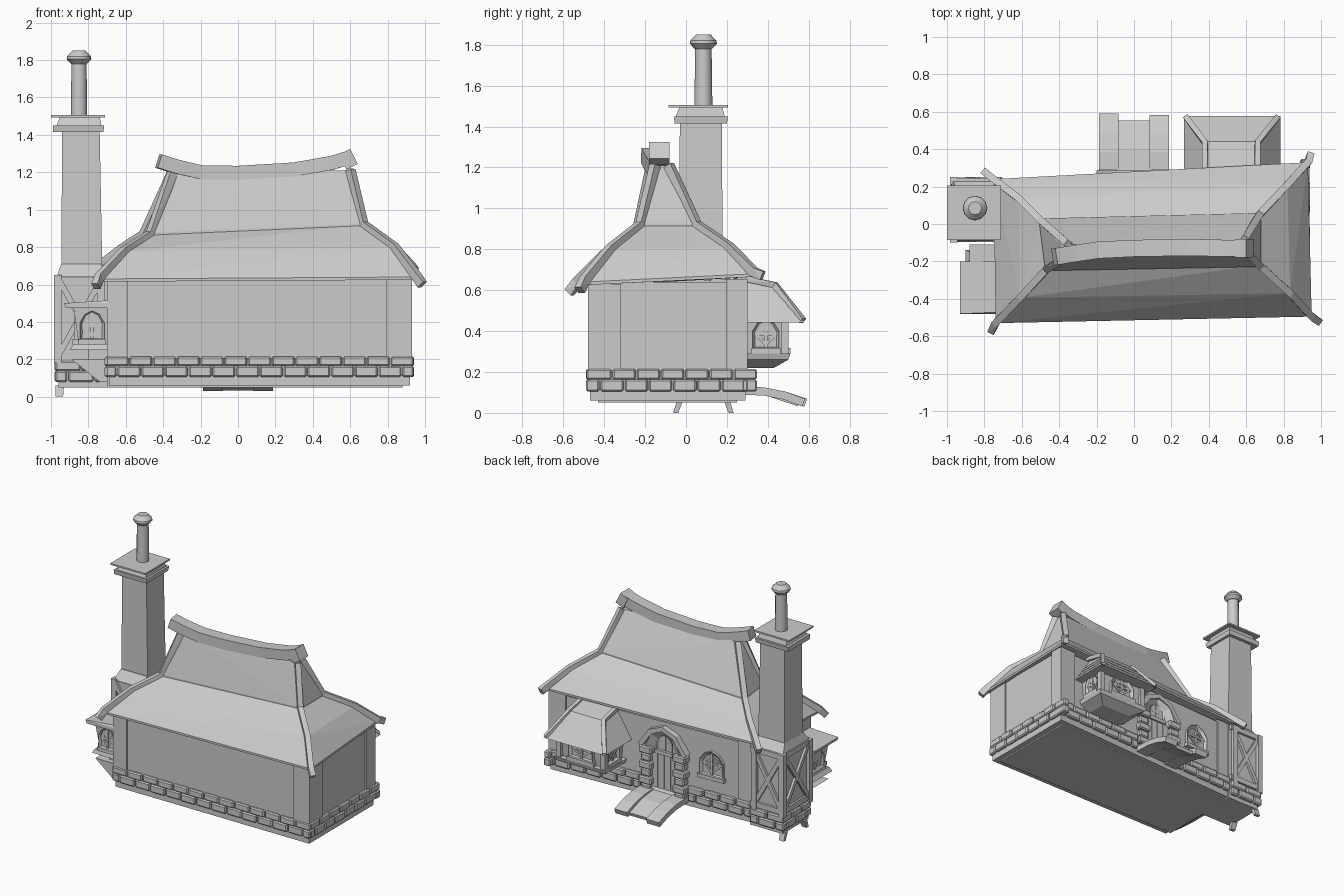
import bpy, bmesh, math
from mathutils import Vector, Matrix

if "Cube" in bpy.data.objects:
    bpy.data.objects.remove(bpy.data.objects["Cube"], do_unlink=True)

GREY = (0.6, 0.6, 0.6, 1)
mat = bpy.data.materials.new("plain grey")
mat.use_nodes = True
mat.diffuse_color = GREY
mat.node_tree.nodes["Principled BSDF"].inputs["Base Color"].default_value = GREY


def hull(bm, pts):
    vs = [bm.verts.new(p) for p in pts]
    res = bmesh.ops.convex_hull(bm, input=vs)
    loose = [g for g in res["geom_interior"] if isinstance(g, bmesh.types.BMVert)]
    bmesh.ops.delete(bm, geom=loose, context="VERTS")


def rect(x0, x1, y0, y1, z):
    return [(x0, y0, z), (x1, y0, z), (x1, y1, z), (x0, y1, z)]


def box(bm, x0, x1, y0, y1, z0, z1):
    hull(bm, rect(x0, x1, y0, y1, z0) + rect(x0, x1, y0, y1, z1))


def sweep(bm, path, w, h):
    """Rectangular beam following a path, mitred at the joints."""
    path = [Vector(p) for p in path]
    rings = []
    for i, p in enumerate(path):
        t = (path[min(i + 1, len(path) - 1)] - path[max(i - 1, 0)]).normalized()
        side = t.cross(Vector((0, 0, 1))).normalized()
        up = side.cross(t)
        rings.append([p + side * a * w / 2 + up * b * h / 2
                      for a, b in ((-1, -1), (1, -1), (1, 1), (-1, 1))])
    for a, b in zip(rings, rings[1:]):
        hull(bm, a + b)


def finish(name, bm, bevel=0):
    bmesh.ops.dissolve_limit(bm, angle_limit=0.02, verts=bm.verts[:], edges=bm.edges[:])
    bmesh.ops.recalc_face_normals(bm, faces=bm.faces[:])
    me = bpy.data.meshes.new(name)
    bm.to_mesh(me)
    bm.free()
    me.materials.append(mat)
    ob = bpy.data.objects.new(name, me)
    bpy.context.collection.objects.link(ob)
    if bevel:
        mod = ob.modifiers.new("soft edges", "BEVEL")
        mod.width, mod.segments = bevel, 1
    return ob


def arch(bm, w, h, depth, rim, sink):
    """Pointed arch slab standing in xz, facing +y, with a sunken centre."""
    half = [(0.5, 0), (0.5, 0.6), (0.3, 0.88)]
    prof = half + [(0, 1)] + [(-a, b) for a, b in reversed(half)]
    lo = [bm.verts.new((a * w, 0, b * h)) for a, b in prof]
    hi = [bm.verts.new((a * w, depth, b * h)) for a, b in prof]
    n = len(prof)
    for i in range(n):
        bm.faces.new((lo[i], lo[(i + 1) % n], hi[(i + 1) % n], hi[i]))
    bm.faces.new(lo)
    front = bm.faces.new(hi)
    bmesh.ops.recalc_face_normals(bm, faces=bm.faces[:])
    bmesh.ops.inset_region(bm, faces=[front], thickness=rim, depth=-sink)


def window(name, loc, turn, w, h):
    bm = bmesh.new()
    arch(bm, w, h, 0.025, w * 0.12, 0.018)
    bar = 0.008
    box(bm, -bar, bar, 0, 0.018, 0.01, h * 0.93)
    box(bm, -w * 0.42, w * 0.42, 0, 0.016, h * 0.5 - bar, h * 0.5 + bar)
    for s in (-1, 1):
        for end in (0.8, 0.15):
            sweep(bm, [(s * w * 0.38, 0.008, h * 0.5), (0, 0.008, h * end)], 0.014, 0.014)
    box(bm, -w * 0.56, w * 0.56, 0, 0.035, -0.02, 0.008)
    ob = finish(name, bm)
    ob.matrix_world = Matrix.Translation(loc) @ Matrix.Rotation(math.radians(turn), 4, "Z")


# Walls, footing and corner posts; the rear wall runs slightly askew
SKEW, REAR = 0.05, 0.245


def rear(x):
    return REAR + SKEW * x


def skewed(bm, x0, x1, y0, inset, z0, z1):
    hull(bm, [(x, y, z) for z in (z0, z1) for x in (x0, x1) for y in (y0, rear(x) - inset)])


bm = bmesh.new()
skewed(bm, -0.69, 0.92, -0.47, 0, 0.06, 0.64)
finish("house_walls", bm)
bm = bmesh.new()
skewed(bm, -0.7, 0.88, -0.43, 0.04, 0.05, 0.13)
finish("foundation_slab", bm)
bm = bmesh.new()
for x0, x1 in ((-0.7, -0.59), (0.795, 0.93)):
    box(bm, x0, x1, -0.48, -0.32, 0.12, 0.63)
    skewed(bm, x0, x1, rear(x0) - 0.09, -0.01, 0.12, 0.655)
finish("corner_posts", bm)

# Two staggered courses of stones around the house and the chimney block
bm = bmesh.new()


def course(along_x, a0, a1, fixed, z0, z1, shift, skew=0):
    n = max(2, round((a1 - a0) / 0.127))
    step, gap = (a1 - a0) / n, 0.003
    edges = [a0] + [a0 + step * (i + shift) for i in range(1 - (shift > 0), n)] + [a1]
    for i, (s, e) in enumerate(zip(edges, edges[1:])):
        d = 0.023 + 0.004 * (i % 2)
        f = fixed + skew * (s + e) / 2
        span, thick = (s + gap, e - gap), (f - d, f + d)
        box(bm, *(span + thick if along_x else thick + span), z0, z1)


for z0, z1, shift in ((0.163, 0.215, 0), (0.105, 0.163, 0.5)):
    course(True, -0.71, 0.94, -0.463, z0, z1, shift)
    course(True, 0.19, 0.94, REAR, z0, z1, shift, SKEW)
    course(True, -0.7, -0.19, REAR, z0, z1, shift, SKEW)
    course(False, -0.48, 0.35, 0.915, z0, z1, shift)
    course(False, -0.48, -0.08, -0.69, z0, z1, shift)
    course(False, -0.09, 0.25, -0.955, z0 - 0.025, z1 - 0.025, shift)
    course(True, -0.98, -0.7, 0.225, z0 - 0.025, z1 - 0.025, shift)
    course(True, -0.98, -0.7, -0.07, z0 - 0.025, z1 - 0.025, shift)
finish("stone_courses", bm, bevel=0.008)

# Main hipped roof: bowed skirt and steep upper part that overlaps it
eave = [(-0.74, -0.53, 0.63), (0.95, -0.495, 0.64), (0.93, 0.33, 0.68), (-0.75, 0.24, 0.68)]
bow = [(-0.61, -0.395, 0.775), (0.835, -0.37, 0.8), (0.82, 0.21, 0.81), (-0.62, 0.14, 0.79)]
mid = [(-0.465, -0.24, 0.87), (0.67, -0.22, 0.92), (0.67, 0.05, 0.92), (-0.5, 0.02, 0.87)]
ridge = [(-0.35, -0.17, 1.2), (0.6, -0.15, 1.21), (0.59, -0.085, 1.21), (-0.35, -0.11, 1.2)]
bm = bmesh.new()
hull(bm, eave + [(x, y, z - 0.015) for x, y, z in eave] + bow + mid)
finish("roof_skirt", bm)
bm = bmesh.new()
lip = [Vector(m) + (Vector(b) - Vector(m)).normalized() * 0.015 for b, m in zip(bow, mid)]
hull(bm, lip + [p + Vector((0, 0, 0.012)) for p in lip] + ridge)
finish("roof_upper", bm)

# Curved corner beams over the hips
bm = bmesh.new()
tips = [(-0.76, -0.57, 0.59), (0.985, -0.52, 0.6), (0.945, 0.375, 0.67), (-0.8, 0.28, 0.65)]
for tip, e, b, m, r in zip(tips, eave, bow, mid, ridge):
    sweep(bm, [tip, Vector(e) + Vector((0, 0, 0.01)), b, m, r], 0.038, 0.045)
finish("hip_beams", bm)

# Sagging ridge beam with a heavier end block
bm = bmesh.new()
sweep(bm, [(-0.425, -0.175, 1.26), (-0.33, -0.16, 1.23), (-0.2, -0.14, 1.2), (0, -0.13, 1.197),
           (0.3, -0.125, 1.215), (0.5, -0.13, 1.25), (0.6, -0.13, 1.28)], 0.09, 0.075)
sweep(bm, [(0.56, -0.13, 1.255), (0.62, -0.13, 1.285)], 0.1, 0.09)
finish("ridge_beam", bm)

# Chimney block, stack, cap and pipe
bm = bmesh.new()
box(bm, -0.96, -0.69, -0.08, 0.225, 0.05, 0.65)
hull(bm, rect(-0.97, -0.71, -0.09, 0.235, 0.64) + rect(-0.945, -0.73, -0.04, 0.18, 0.71))
finish("chimney_block", bm)
bm = bmesh.new()
hull(bm, rect(-0.945, -0.725, -0.035, 0.18, 0.66) + rect(-0.94, -0.74, -0.03, 0.175, 1.44))
finish("chimney_stack", bm)
bm = bmesh.new()
hull(bm, rect(-0.99, -0.72, -0.055, 0.2, 1.415) + rect(-0.99, -0.715, -0.06, 0.205, 1.45))
hull(bm, rect(-0.97, -0.73, -0.05, 0.19, 1.45) + rect(-0.95, -0.74, -0.03, 0.175, 1.5))
box(bm, -1.0, -0.71, -0.085, 0.205, 1.493, 1.505)
finish("chimney_cap", bm)
bm = bmesh.new()
for r0, r1, z0, z1 in ((0.044, 0.04, 1.5, 1.8), (0.043, 0.066, 1.78, 1.805),
                       (0.066, 0.064, 1.805, 1.82), (0.064, 0.035, 1.82, 1.85)):
    bmesh.ops.create_cone(bm, cap_ends=True, segments=12, radius1=r0, radius2=r1, depth=z1 - z0,
                          matrix=Matrix.Translation((-0.85, 0.085, (z0 + z1) / 2)))
pipe = finish("chimney_pipe", bm)
bpy.context.view_layer.objects.active = pipe
pipe.select_set(True)
bpy.ops.object.shade_smooth_by_angle(angle=math.radians(32))

# Timber framing with crossed braces on the chimney block
bm = bmesh.new()
for x in (-0.965, -0.735):
    for y in (-0.08, 0.23):
        box(bm, x - 0.02, x + 0.02, y - 0.02, y + 0.02, 0.18, 0.65)
for z in (0.22, 0.63):
    box(bm, -0.975, -0.7, 0.215, 0.243, z - 0.02, z + 0.02)
    box(bm, -0.975, -0.945, -0.09, 0.235, z - 0.02, z + 0.02)
for a, b in ((0.22, 0.63), (0.63, 0.22)):
    for y in (-0.085, 0.23):
        sweep(bm, [(-0.96, y, a), (-0.73, y, b)], 0.025, 0.03)
    sweep(bm, [(-0.965, -0.07, a), (-0.965, 0.22, b)], 0.025, 0.03)
for y, s in ((-0.03, -1), (0.2, 1)):
    hull(bm, rect(-0.975, -0.93, y - 0.015, y + 0.015, 0.06)
         + rect(-0.975, -0.935, y + s * 0.02 - 0.012, y + s * 0.02 + 0.012, 0))
finish("timber_frame", bm)

# Small side bay on a wedge bracket
bm = bmesh.new()
hull(bm, rect(-0.85, -0.68, -0.42, -0.17, 0.27) + rect(-0.88, -0.68, -0.44, -0.15, 0.48))
hull(bm, rect(-0.9, -0.68, -0.45, -0.14, 0.25) + rect(-0.88, -0.68, -0.44, -0.15, 0.28))
hull(bm, rect(-0.92, -0.68, -0.48, -0.2, 0.475) + rect(-0.93, -0.68, -0.48, -0.2, 0.5)
     + [(-0.7, -0.47, 0.515), (-0.7, -0.2, 0.515)])
box(bm, -0.88, -0.68, -0.21, -0.11, 0.475, 0.5)
hull(bm, rect(-0.89, -0.68, -0.42, -0.14, 0.2) + rect(-0.74, -0.68, -0.42, -0.14, 0.08))
box(bm, -0.8, -0.68, -0.38, -0.2, 0.19, 0.26)
finish("side_bay", bm)
window("side_bay_front_window", (-0.78, -0.42, 0.3), 180, 0.13, 0.16)
window("side_bay_back_window", (-0.78, -0.17, 0.3), 0, 0.13, 0.16)
window("side_bay_outer_window", (-0.85, -0.295, 0.3), 90, 0.18, 0.16)

# Large rear bay with layered roof
bm = bmesh.new()
hull(bm, rect(0.35, 0.7, 0.25, 0.47, 0.28) + rect(0.33, 0.72, 0.25, 0.49, 0.5))
hull(bm, rect(0.32, 0.73, 0.25, 0.5, 0.26) + rect(0.31, 0.74, 0.25, 0.51, 0.29))
hull(bm, rect(0.4, 0.65, 0.25, 0.43, 0.22) + rect(0.32, 0.73, 0.25, 0.5, 0.26))
for x in (0.34, 0.71):
    box(bm, x - 0.018, x + 0.018, 0.465, 0.5, 0.28, 0.48)
finish("rear_bay", bm)
bm = bmesh.new()


def bay_ring(t, grow=0):
    return rect(0.28 + 0.1 * t - grow, 0.77 - 0.11 * t + grow, 0.25,
                0.565 - 0.125 * t + grow, 0.455 + 0.17 * t - grow)


for i in range(4):
    hull(bm, bay_ring(i / 4, 0.012) + bay_ring((i + 1) / 4))
hull(bm, bay_ring(1) + [(0.4, 0.25, 0.67), (0.64, 0.25, 0.67)])
for x0, x1 in ((0.28, 0.38), (0.765, 0.66)):
    sweep(bm, [(x0, 0.57, 0.45), (x1, 0.435, 0.625), (x1, 0.27, 0.66)], 0.03, 0.03)
finish("rear_bay_roof", bm)
window("rear_bay_window", (0.525, 0.475, 0.31), 0, 0.2, 0.155)
window("rear_bay_left_window", (0.7, 0.39, 0.31), -90, 0.13, 0.15)
window("rear_bay_right_window", (0.35, 0.39, 0.31), 90, 0.13, 0.15)
window("rear_wall_window", (-0.38, rear(-0.38) - 0.005, 0.33), math.degrees(SKEW), 0.19, 0.19)

# Rear doorway: arch, door planks, jamb stones and peaked hood
bm = bmesh.new()
arch(bm, 0.32, 0.49, 0.04, 0.055, 0.03)
for i in range(4):
    x = -0.105 + 0.0525 * i
    box(bm, x + 0.003, x + 0.0495, 0, 0.017, 0.02, 0.29)
finish("doorway", bm).location = (0, 0.24, 0.11)
window("door_window", (0, 0.235, 0.42), 0, 0.13, 0.13)
bm = bmesh.new()
for s in (-1, 1):
    for i in range(6):
        wide = 0.04 + 0.012 * (i % 2)
        x = s * 0.14
        z = 0.1 + 0.057 * i
        box(bm, x - wide, x + wide, 0.22, 0.285 + 0.008 * (i % 2), z, z + 0.053)
finish("jamb_stones", bm, bevel=0.008)
bm = bmesh.new()
sweep(bm, [(-0.185, 0.255, 0.44), (-0.1, 0.255, 0.56), (0, 0.255, 0.6),
           (0.1, 0.255, 0.56), (0.185, 0.255, 0.44)], 0.06, 0.035)
finish("door_hood", bm)

# Entrance ramp with side stringers
bm = bmesh.new()
sweep(bm, [(0, 0.23, 0.115), (0, 0.4, 0.095), (0, 0.55, 0.045)], 0.17, 0.025)
for x, end in ((-0.135, 0.585), (0.135, 0.575)):
    sweep(bm, [(x, 0.23, 0.11), (x, 0.38, 0.105), (x, 0.48, 0.085), (x, end, 0.05)], 0.105, 0.04)
finish("entrance_ramp", bm)
